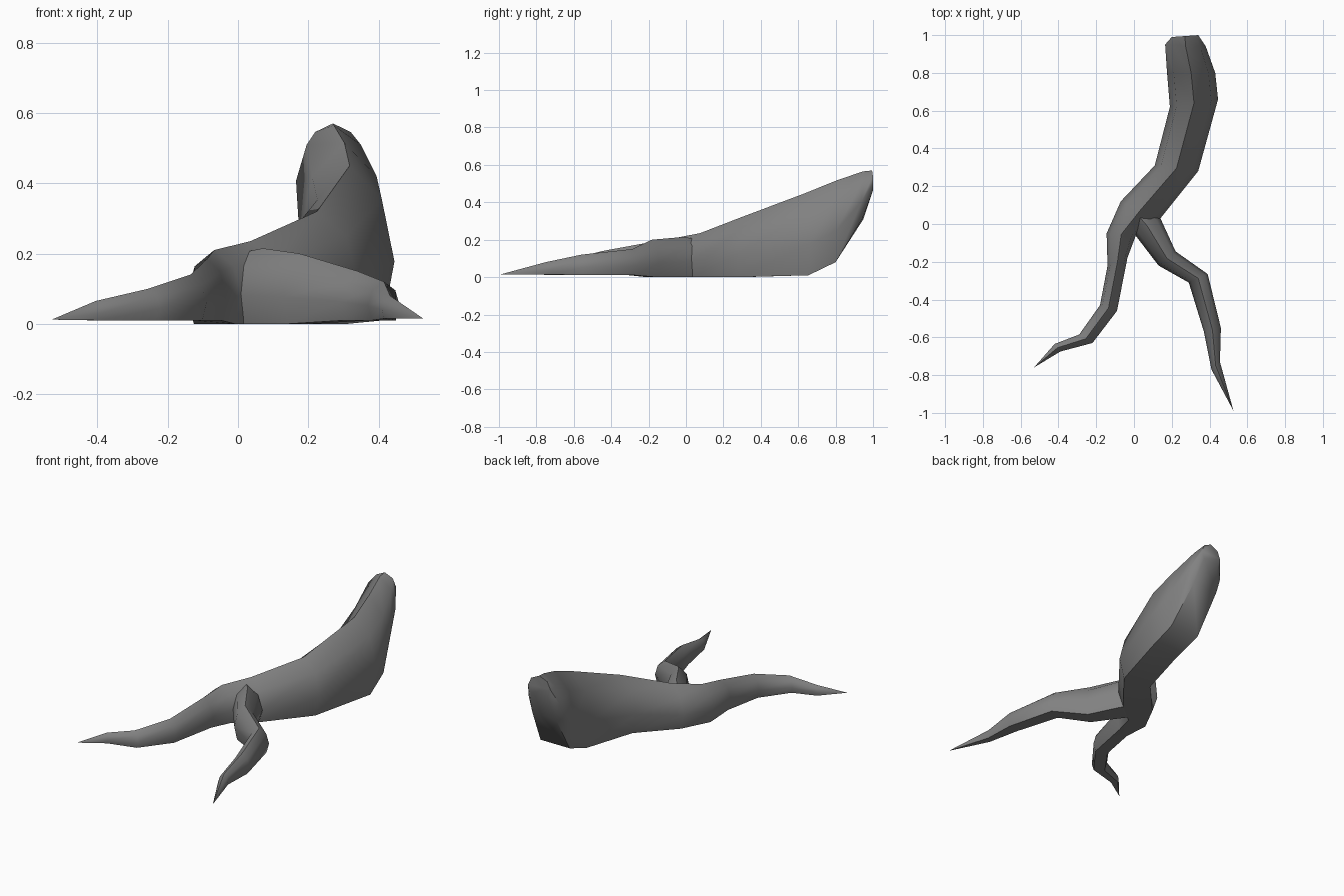
import bpy, bmesh
from mathutils import Vector

if "Cube" in bpy.data.objects:
    bpy.data.objects.remove(bpy.data.objects["Cube"])

# One grey for the whole root
grey = bpy.data.materials.new("root_grey")
grey.use_nodes = True
colour = (0.22, 0.22, 0.22, 1)
grey.diffuse_color = colour
grey.node_tree.nodes["Principled BSDF"].inputs["Base Color"].default_value = colour

# Cross-section: across from one edge (-1) to the other (1), height from bottom to top
PROFILE = [(-0.75, 0), (-1, 0.38), (-0.72, 0.78), (0, 1),
           (0.72, 0.78), (1, 0.38), (0.75, 0)]


def loft(name, sections, tip=None):
    """Skin rings given as (left x, left y, right x, right y, bottom z, top z)."""
    bm = bmesh.new()
    rings = []
    for lx, ly, rx, ry, low, high in sections:
        a, b = Vector((lx, ly, 0)), Vector((rx, ry, 0))
        rings.append([bm.verts.new(a.lerp(b, (u + 1) / 2) + Vector((0, 0, low + v * (high - low))))
                      for u, v in PROFILE])
    n = len(PROFILE)
    for r, s in zip(rings, rings[1:]):
        for i in range(n):
            j = (i + 1) % n
            bm.faces.new((r[i], r[j], s[j], s[i]))
    bm.faces.new(rings[0])
    end = bm.verts.new(tip)
    for i in range(n):
        bm.faces.new((rings[-1][i], rings[-1][(i + 1) % n], end))
    bmesh.ops.recalc_face_normals(bm, faces=bm.faces)
    mesh = bpy.data.meshes.new(name)
    bm.to_mesh(mesh)
    bm.free()
    mesh.materials.append(grey)
    obj = bpy.data.objects.new(name, mesh)
    bpy.context.collection.objects.link(obj)
    bpy.ops.object.select_all(action="DESELECT")
    obj.select_set(True)
    bpy.context.view_layer.objects.active = obj
    bpy.ops.object.shade_smooth_by_angle(angle=0.9)


# Thick raised trunk running down into the right root
loft("trunk_and_right_root", [
    (0.20, 0.99, 0.34, 1.00, 0.46, 0.57),
    (0.165, 0.95, 0.38, 0.94, 0.31, 0.565),
    (0.175, 0.80, 0.43, 0.80, 0.08, 0.515),
    (0.19, 0.62, 0.445, 0.66, 0.01, 0.45),
    (0.11, 0.31, 0.34, 0.28, 0.00, 0.32),
    (-0.07, 0.12, 0.14, 0.03, 0.00, 0.235),
    (-0.145, -0.05, 0.01, -0.06, 0.00, 0.21),
    (-0.14, -0.22, -0.035, -0.18, 0.01, 0.185),
    (-0.18, -0.43, -0.09, -0.46, 0.01, 0.14),
    (-0.29, -0.585, -0.22, -0.63, 0.01, 0.10),
    (-0.42, -0.635, -0.39, -0.675, 0.01, 0.065),
], tip=(-0.53, -0.76, 0.012))

# Thinner root branching off to the other side
loft("left_root", [
    (-0.06, 0.03, 0.06, 0.11, 0.01, 0.20),
    (0.00, -0.05, 0.14, 0.03, 0.00, 0.215),
    (0.13, -0.22, 0.22, -0.145, 0.00, 0.20),
    (0.29, -0.31, 0.39, -0.265, 0.01, 0.15),
    (0.37, -0.57, 0.46, -0.55, 0.01, 0.12),
    (0.41, -0.77, 0.455, -0.73, 0.015, 0.08),
], tip=(0.527, -0.99, 0.015))
